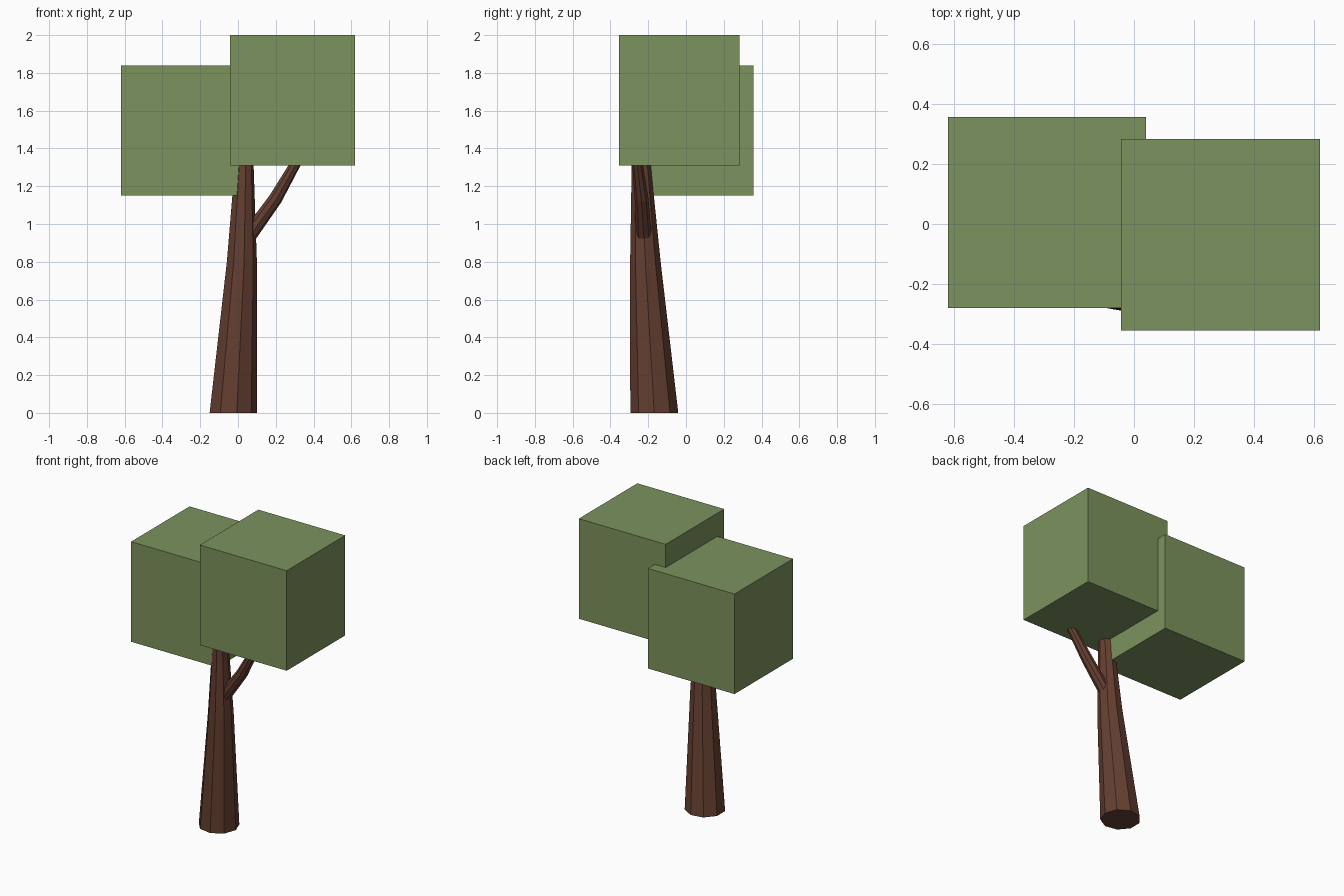
import bpy, bmesh, math
from mathutils import Vector

if "Cube" in bpy.data.objects:
    bpy.data.objects.remove(bpy.data.objects["Cube"])


def material(name, color):
    m = bpy.data.materials.new(name)
    m.diffuse_color = (*color, 1)
    m.use_nodes = True
    m.node_tree.nodes["Principled BSDF"].inputs["Base Color"].default_value = m.diffuse_color
    return m


bark = material("bark", (0.13, 0.05, 0.03))
leaf = material("leaf", (0.20, 0.29, 0.11))


def finish(name, bm, mat):
    bmesh.ops.recalc_face_normals(bm, faces=bm.faces)
    me = bpy.data.meshes.new(name)
    bm.to_mesh(me)
    bm.free()
    me.materials.append(mat)
    bpy.context.collection.objects.link(bpy.data.objects.new(name, me))


def limb(name, rings, tilt=0.0, sides=9):
    """Flat-sided tapered limb; rings are (x, y, z, radius), tilted about y."""
    bm = bmesh.new()
    loops = []
    for x, y, z, r in rings:
        loop = []
        for i in range(sides):
            a = 2 * math.pi * i / sides
            u = r * math.cos(a)
            loop.append(bm.verts.new(Vector((x + u * math.cos(tilt),
                                             y + r * math.sin(a),
                                             z - u * math.sin(tilt)))))
        loops.append(loop)
    for a, b in zip(loops, loops[1:]):
        for i in range(sides):
            j = (i + 1) % sides
            bm.faces.new((a[i], a[j], b[j], b[i]))
    bm.faces.new(loops[0])
    bm.faces.new(loops[-1])
    finish(name, bm, bark)


def box(name, lo, hi):
    bm = bmesh.new()
    bmesh.ops.create_cube(bm, size=1)
    for v in bm.verts:
        v.co = [(l + h) / 2 + c * (h - l) for c, l, h in zip(v.co, lo, hi)]
    finish(name, bm, leaf)


# Leaning trunk, its tip hidden in the foliage
limb("trunk", [(-0.029, -0.168, 0, 0.129), (0.018, -0.215, 0.8, 0.082),
               (0.032, -0.238, 1.33, 0.05)])

# Side branch, bent once
limb("branch", [(0.05, -0.222, 0.93, 0.042), (0.198, -0.235, 1.135, 0.037),
                (0.31, -0.258, 1.33, 0.028)], tilt=math.radians(32))

# Two foliage blocks
box("left_foliage", (-0.62, -0.28, 1.15), (0.04, 0.357, 1.84))
box("right_foliage", (-0.043, -0.355, 1.31), (0.62, 0.283, 2.0))
